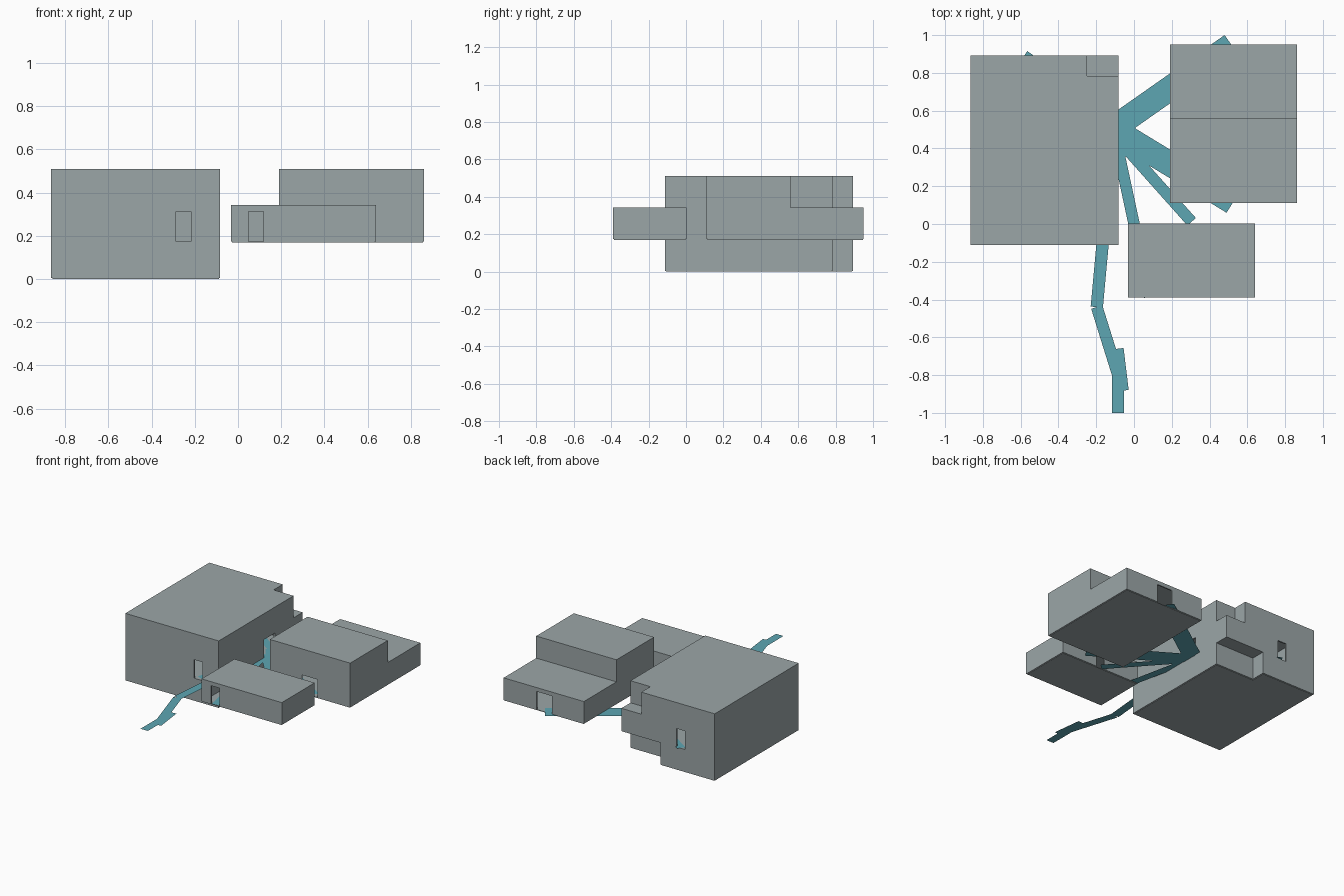
import bpy
import bmesh
from mathutils import Vector

if "Cube" in bpy.data.objects:
    bpy.data.objects.remove(bpy.data.objects["Cube"])


def material(name, rgb):
    m = bpy.data.materials.new(name)
    m.diffuse_color = (*rgb, 1)
    m.use_nodes = True
    m.node_tree.nodes["Principled BSDF"].inputs["Base Color"].default_value = m.diffuse_color
    return m


GREY = material("concrete grey", (0.33, 0.38, 0.39))
TEAL = material("path teal", (0.11, 0.38, 0.45))


def add_object(name, bm, mat):
    mesh = bpy.data.meshes.new(name)
    bm.to_mesh(mesh)
    bm.free()
    mesh.materials.append(mat)
    obj = bpy.data.objects.new(name, mesh)
    bpy.context.collection.objects.link(obj)
    return obj


def box(name, x0, x1, y0, y1, z0, z1):
    bm = bmesh.new()
    bmesh.ops.create_cube(bm, size=1)
    for v in bm.verts:
        v.co = ((x0, x1)[v.co.x > 0], (y0, y1)[v.co.y > 0], (z0, z1)[v.co.z > 0])
    return add_object(name, bm, GREY)


def carve(obj, cuts):
    """Subtract boxes from an object and keep the plain result."""
    cutters = [box("cutter", *c) for c in cuts]
    for c in cutters:
        c.hide_render = True
        mod = obj.modifiers.new("cut", 'BOOLEAN')
        mod.operation = 'DIFFERENCE'
        mod.solver = 'EXACT'
        mod.object = c
    graph = bpy.context.evaluated_depsgraph_get()
    mesh = bpy.data.meshes.new_from_object(obj.evaluated_get(graph))
    obj.modifiers.clear()
    obj.data = mesh
    for c in cutters:
        bpy.data.objects.remove(c)


def door_y(x, y, w):
    """Opening in a wall that faces front or back."""
    return (x - w / 2, x + w / 2, y - 0.03, y + 0.03, 0.173, 0.313)


FLOOR, T = 0.172, 0.01

# large building: notched back corner, hollow upper storeys
large = box("large_building", -0.865, -0.083, -0.112, 0.892, 0.004, 0.51)
carve(large, [
    (-0.25, 0, 0.783, 1, 0.343, 0.6),
    (-0.41, 0, 0.783, 1, -0.1, 0.17),
    (-0.855, -0.093, -0.102, 0.773, FLOOR, 0.50),
    (-0.855, -0.42, 0.7, 0.882, FLOOR, 0.50),
    door_y(-0.253, -0.112, 0.07),
    door_y(-0.58, 0.892, 0.07),
    (-0.11, -0.05, 0.43, 0.56, 0.173, 0.313),
])
box("large_base_plate", -0.86, -0.088, -0.107, 0.778, 0, 0.006)
box("large_base_plate_rear", -0.86, -0.415, 0.77, 0.887, 0, 0.006)

# stepped building: tall front, low back
stepped = box("stepped_building", 0.19, 0.862, 0.11, 0.95, 0.174, 0.51)
carve(stepped, [
    (0, 1, 0.56, 1.2, 0.343, 0.6),
    (0.20, 0.852, 0.12, 0.94, 0.1, 0.333),
    (0.20, 0.852, 0.12, 0.55, 0.3, 0.50),
    door_y(0.522, 0.11, 0.13),
    door_y(0.522, 0.95, 0.13),
])
box("stepped_base_plate", 0.195, 0.857, 0.115, 0.945, 0.17, 0.1745)

# low building
low = box("low_building", -0.032, 0.64, -0.39, 0.003, 0.174, 0.343)
carve(low, [
    (-0.022, 0.63, -0.38, -0.007, 0.1, 0.333),
    door_y(0.083, -0.39, 0.07),
    door_y(0.303, 0.003, 0.07),
])
box("low_base_plate", -0.027, 0.635, -0.385, -0.002, 0.17, 0.1745)

# flat paths: start, end, width
PATHS = [
    ((-0.12, 0.50), (0.517, 0.947), 0.13),
    ((-0.10, 0.495), (0.524, 0.115), 0.13),
    ((-0.05, 0.41), (0.305, 0.012), 0.06),
    ((-0.09, 0.42), (0.083, -0.385), 0.06),
    ((-0.08, 0.55), (-0.582, 0.890), 0.06),
    ((-0.11, 0.48), (-0.253, -0.09), 0.06),
    ((-0.12, 0.40), (-0.197, -0.44), 0.065),
    ((-0.197, -0.44), (-0.08, -0.815), 0.062),
    ((-0.085, -0.66), (-0.058, -0.882), 0.06),
    ((-0.085, -0.79), (-0.085, -1.0), 0.062),
]
bm = bmesh.new()
for a, b, w in PATHS:
    a, b = Vector((*a, 0.176)), Vector((*b, 0.176))
    d = (b - a).normalized()
    n = Vector((-d.y, d.x, 0)) * w / 2
    bm.faces.new([bm.verts.new(p) for p in (a - n, b - n, b + n, a + n)])
# filler where the paths meet outside the large building
hub = [(-0.084, 0.38), (0.0, 0.38), (0.01, 0.505), (-0.084, 0.605)]
bm.faces.new([bm.verts.new((x, y, 0.176)) for x, y in hub])
add_object("paths", bm, TEAL)
